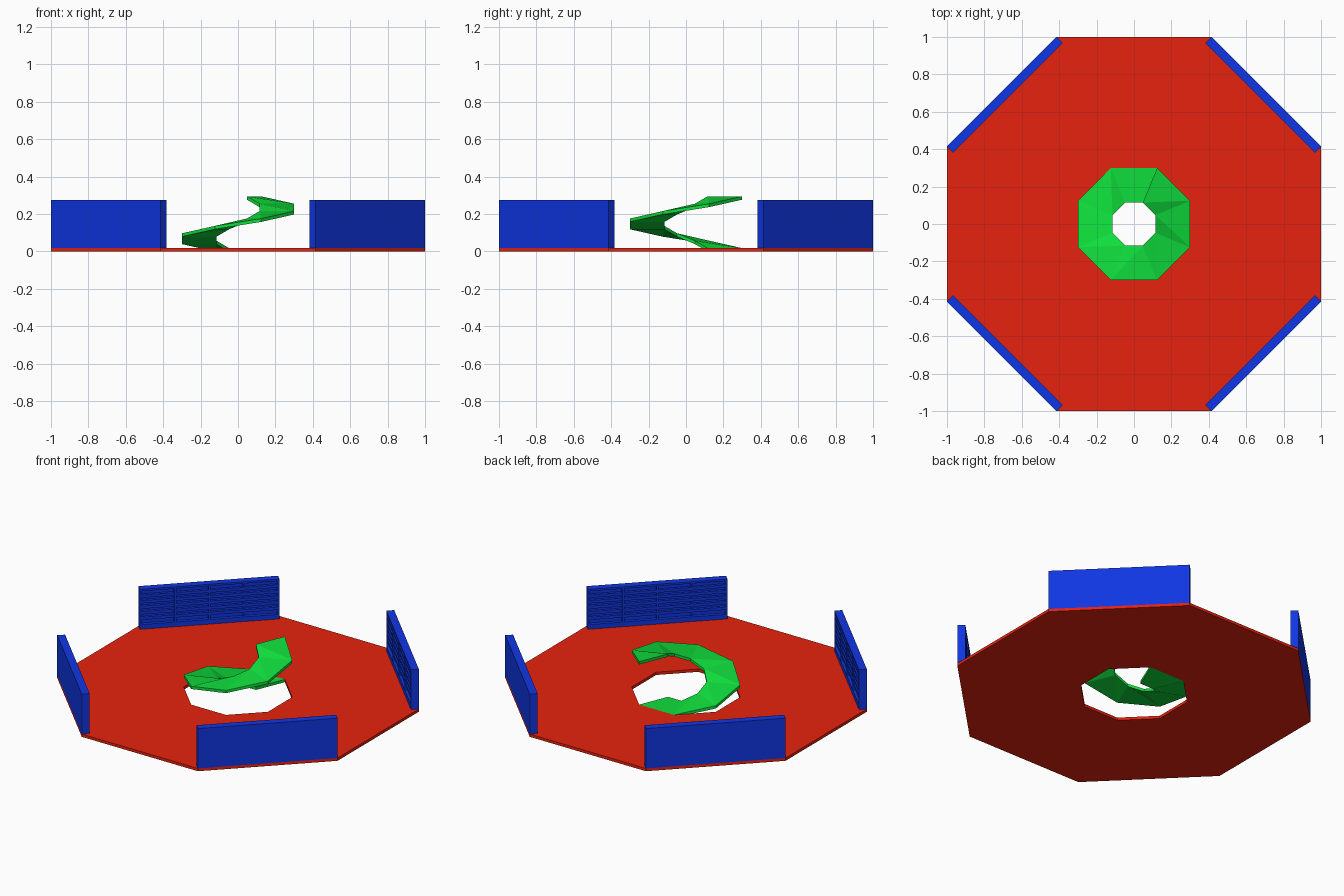
import bpy, math
from math import cos, sin, tan, radians, pi
from mathutils import Matrix

if "Cube" in bpy.data.objects:
    bpy.data.objects.remove(bpy.data.objects["Cube"])

def material(name, rgb):
    m = bpy.data.materials.new(name)
    m.diffuse_color = (*rgb, 1)
    m.use_nodes = True
    m.node_tree.nodes["Principled BSDF"].inputs["Base Color"].default_value = m.diffuse_color
    return m

RED = material("red", (0.80, 0.016, 0.004))
BLUE = material("blue", (0.005, 0.037, 0.77))
GREEN = material("green", (0.005, 0.73, 0.045))

FLOOR, WALL_TOP = 0.018, 0.275

def make(name, verts, faces, mat):
    me = bpy.data.meshes.new(name)
    me.from_pydata(verts, [], faces)
    me.materials.append(mat)
    ob = bpy.data.objects.new(name, me)
    bpy.context.collection.objects.link(ob)
    return ob

def corner(apothem, deg, z):
    r = apothem / cos(pi / 8)
    return (r * cos(radians(deg)), r * sin(radians(deg)), z)

def ring_strip(name, r_in, r_out, stations, thick, mat, closed=False):
    """Rectangular section swept through (angle, top height) stations."""
    verts, faces = [], []
    for deg, z in stations:
        verts += [corner(r_in, deg, z), corner(r_out, deg, z),
                  corner(r_out, deg, z - thick), corner(r_in, deg, z - thick)]
    n = len(stations)
    for i in range(n if closed else n - 1):
        a, b = 4 * i, 4 * ((i + 1) % n)
        for k in range(4):
            l = (k + 1) % 4
            q = (a + k, a + l, b + l, b + k)
            if k % 2:
                faces.append(q)
            else:  # warped top and bottom: split from upper inner to lower outer corner
                j = 0 if k == 0 else 1
                faces += [(q[j], q[j + 1], q[j + 2]),
                          (q[j], q[j + 2], q[(j + 3) % 4])]
    if not closed:
        faces += [(3, 2, 1, 0), tuple(4 * (n - 1) + k for k in range(4))]
    return make(name, verts, faces, mat)

# Octagonal floor with an octagonal stairwell
ring_strip("floor", 0.3, 1.0, [(22.5 - 45 * i, FLOOR) for i in range(8)], FLOOR, RED, True)

# Spiral ramp: flat landing in the floor, then seven rising segments
rise = (0.295 - FLOOR) / 7
ramp = [(67.5, FLOOR)] + [(112.5 + 45 * i, FLOOR + rise * i) for i in range(8)]
ring_strip("spiral_ramp", 0.115, 0.3, ramp[::-1], FLOOR, GREEN)

# Shelved wall, modelled facing -x on the +x side, then turned to each diagonal
def add_box(verts, faces, x0, x1, y0, y1, z0, z1):
    b = len(verts)
    verts += [(x, y, z) for x in (x0, x1) for y in (y0, y1) for z in (z0, z1)]
    faces += [tuple(b + i for i in f) for f in
              ((0, 1, 3, 2), (4, 6, 7, 5), (0, 4, 5, 1), (2, 3, 7, 6), (0, 2, 6, 4), (1, 5, 7, 3))]

def shelf_wall(name, deg):
    verts, faces = [], []
    half, x_in, x_back, x_out = tan(pi / 8), 0.953, 0.975, 1.0
    t, cols, rows = 0.012, 4, 6
    add_box(verts, faces, x_back, x_out, -half, half, FLOOR, WALL_TOP)
    # uprights
    for i in range(cols + 1):
        y = -half + t / 2 + (2 * half - t) * i / cols
        add_box(verts, faces, x_in, x_back, y - t / 2, y + t / 2, FLOOR, WALL_TOP)
    # plinth, top rail and set-back shelves
    z0, z1, s = FLOOR + 0.03, WALL_TOP - 0.012, 0.018
    step = (z1 - z0) / rows
    levels = [(x_in, FLOOR, z0), (x_in, z1, WALL_TOP)]
    levels += [(x_in + 0.005, z0 + step * j - s / 2, z0 + step * j + s / 2) for j in range(1, rows)]
    w = (2 * half - t) / cols
    for x, a, b in levels:
        for i in range(cols):
            y = -half + t / 2 + w * i
            add_box(verts, faces, x, x_back, y + t / 2, y + w - t / 2, a, b)
    ob = make(name, verts, faces, BLUE)
    ob.data.transform(Matrix.Rotation(radians(deg), 4, 'Z'))

for name, deg in (("back_right", 45), ("back_left", 135), ("front_left", 225), ("front_right", 315)):
    shelf_wall("shelf_wall_" + name, deg)
